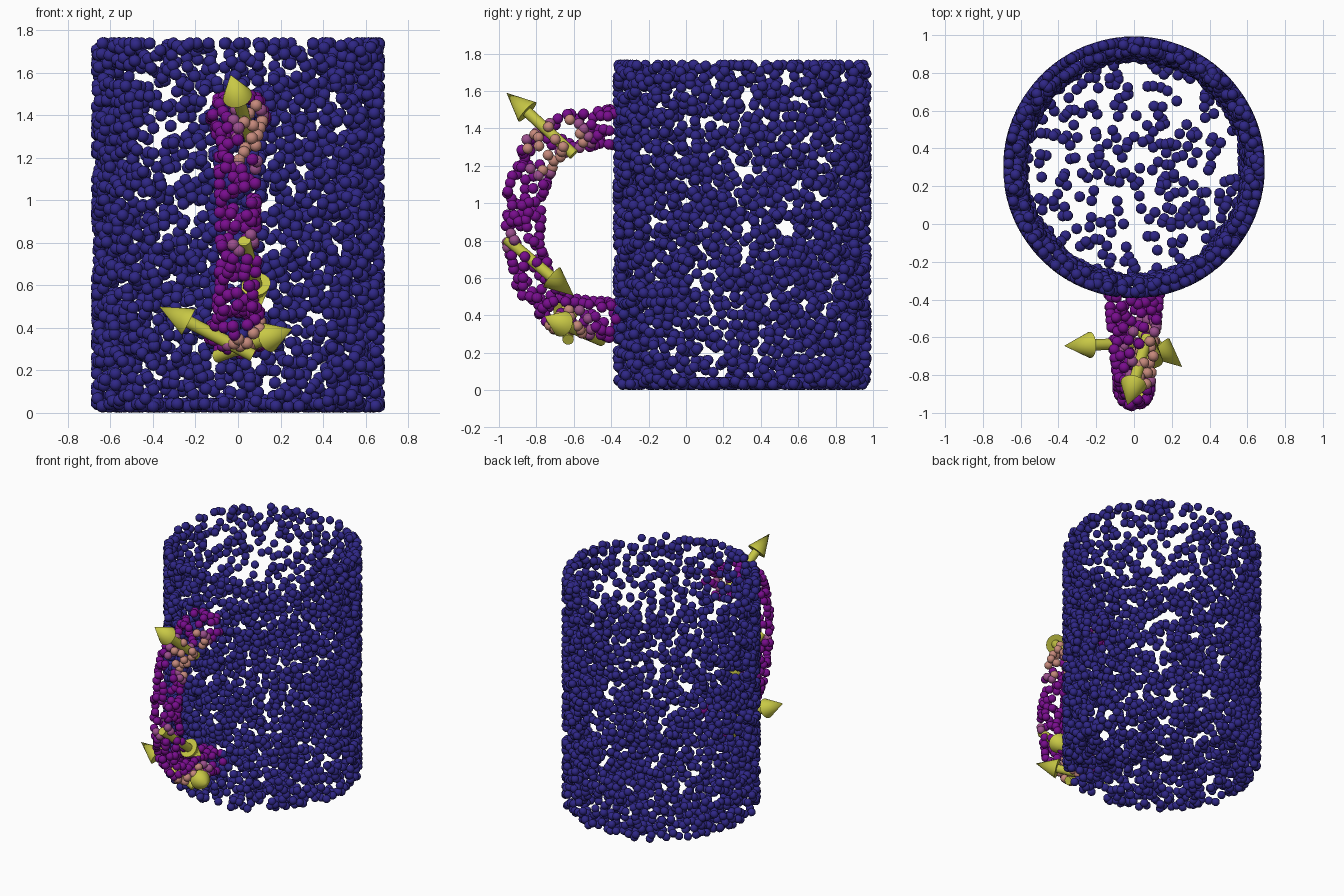
import bpy, bmesh, math, random
from mathutils import Vector

if "Cube" in bpy.data.objects:
    bpy.data.objects.remove(bpy.data.objects["Cube"])

random.seed(11)
DOT = 0.0295           # radius of each point of the cloud
CY = 0.30              # y of the mug axis
R_OUT, TOP, LOW = 0.664, 1.738, 0.03


def material(name, rgb):
    m = bpy.data.materials.new(name)
    m.diffuse_color = (*rgb, 1)
    m.use_nodes = True
    m.node_tree.nodes["Principled BSDF"].inputs["Base Color"].default_value = m.diffuse_color
    return m


navy = material("navy", (0.028, 0.020, 0.24))
purple = material("purple", (0.19, 0.004, 0.27))
mauve = material("mauve", (0.33, 0.08, 0.27))
salmon = material("salmon", (0.56, 0.25, 0.20))
yellow = material("yellow", (0.58, 0.58, 0.06))

# template ball copied to every point
bm = bmesh.new()
bmesh.ops.create_icosphere(bm, subdivisions=2, radius=DOT)
BALL_V = [v.co.copy() for v in bm.verts]
BALL_F = [[v.index for v in f.verts] for f in bm.faces]
bm.free()


def dots(name, points, mat):
    verts, faces = [], []
    for p in points:
        n = len(verts)
        verts += [p + v for v in BALL_V]
        faces += [[n + i for i in f] for f in BALL_F]
    me = bpy.data.meshes.new(name)
    me.from_pydata(verts, [], faces)
    me.materials.append(mat)
    me.shade_smooth()
    ob = bpy.data.objects.new(name, me)
    bpy.context.collection.objects.link(ob)


def scatter(count, make, gap):
    """Random points that keep a small distance from each other."""
    pts = []
    for _ in range(count * 3):
        p = make()
        if len(pts) < count and all((p - q).length_squared > gap * gap for q in pts):
            pts.append(p)
    return pts


def ring_point(r, z):
    a = random.uniform(0, math.tau)
    return Vector((r * math.cos(a), CY + r * math.sin(a), z))


def outer_point():
    return ring_point(R_OUT, random.uniform(LOW, TOP))


def inner_point():
    # the inside tapers towards the floor
    z = random.uniform(0.06, TOP - 0.01)
    return ring_point(0.585 + 0.035 * z / TOP + random.uniform(-0.012, 0.012), z)


def floor_point():
    return ring_point(0.655 * math.sqrt(random.random()), random.choice((LOW, 0.042)))


# mug body: outer wall, inner wall, rim and floor
dots("outer_wall", scatter(1480, outer_point, 0.03), navy)
dots("inner_wall", scatter(960, inner_point, 0.03), navy)
dots("rim", [ring_point(random.uniform(0.615, R_OUT), TOP) for _ in range(45)], navy)
dots("floor", scatter(330, floor_point, 0.02), navy)

# handle: points on an oval tube swept along a bent path in the yz plane
path = [(-0.36, 1.41), (-0.62, 1.385), (-0.78, 1.28), (-0.865, 1.05),
        (-0.87, 0.82), (-0.815, 0.58), (-0.66, 0.405), (-0.36, 0.37)]
path = [Vector((0, y, z)) for y, z in path]
lengths = [(b - a).length for a, b in zip(path, path[1:])]


def tangent(k):
    return (path[min(k + 1, len(path) - 1)] - path[max(k - 1, 0)]).normalized()


def handle_point():
    while True:
        i = random.choices(range(len(lengths)), lengths)[0]
        t = random.random()
        d = tangent(i).lerp(tangent(i + 1), t).normalized()
        c = path[i].lerp(path[i + 1], t)
        flare = max(0, (c.y + 0.87) / 0.49)
        ang = random.uniform(0, math.tau)
        p = c + Vector(((0.085 + 0.05 * flare) * math.cos(ang), 0, 0))
        p += Vector((0, -d.z, d.y)) * (0.095 * math.sin(ang))
        if math.hypot(p.x, p.y - CY) > R_OUT:
            return p


# colour the handle points by nearness to the contact spots
hot = [(Vector((0.12, -0.70, 1.30)), 0.17), (Vector((0.10, -0.65, 0.29)), 0.14)]
edge = Vector((0.03, -0.98, 0.80))
groups = {"handle": [], "handle_warm": [], "handle_contact": []}
for p in scatter(240, handle_point, 0.03):
    near = min((p - h).length - r for h, r in hot)
    warm = near < 0.03 or (p - edge).length < 0.09
    groups["handle_contact" if near < 0 else "handle_warm" if warm else "handle"].append(p)
for (name, pts), mat in zip(groups.items(), (purple, mauve, salmon)):
    dots(name, pts, mat)


# arrows: shaft and cone from tail to tip
def arrow(name, tail, tip, head=0.155):
    tail, d = Vector(tail), Vector(tip) - Vector(tail)
    L = d.length
    bm = bmesh.new()
    for r1, r2, z0, z1 in ((0.03, 0.03, 0, L - head), (0.07, 0.0, L - head, L)):
        made = bmesh.ops.create_cone(bm, cap_ends=True, segments=20, radius1=r1, radius2=r2, depth=z1 - z0)
        bmesh.ops.translate(bm, verts=made["verts"], vec=(0, 0, (z0 + z1) / 2))
    bmesh.ops.transform(bm, verts=bm.verts, matrix=d.to_track_quat('Z', 'Y').to_matrix().to_4x4())
    bmesh.ops.translate(bm, verts=bm.verts, vec=tail)
    me = bpy.data.meshes.new(name)
    bm.to_mesh(me)
    bm.free()
    me.materials.append(yellow)
    ob = bpy.data.objects.new(name, me)
    bpy.context.collection.objects.link(ob)
    bpy.ops.object.select_all(action='DESELECT')
    ob.select_set(True)
    bpy.context.view_layer.objects.active = ob
    bpy.ops.object.shade_smooth_by_angle(angle=math.radians(35))


arrow("upper_arrow", (0.07, -0.60, 1.26), (-0.035, -0.96, 1.59))
arrow("middle_arrow", (0.03, -0.96, 0.81), (0.11, -0.60, 0.505))
arrow("lower_left_arrow", (0.07, -0.63, 0.27), (-0.37, -0.645, 0.50))
arrow("lower_right_arrow", (-0.10, -0.45, 0.265), (0.255, -0.757, 0.395))
